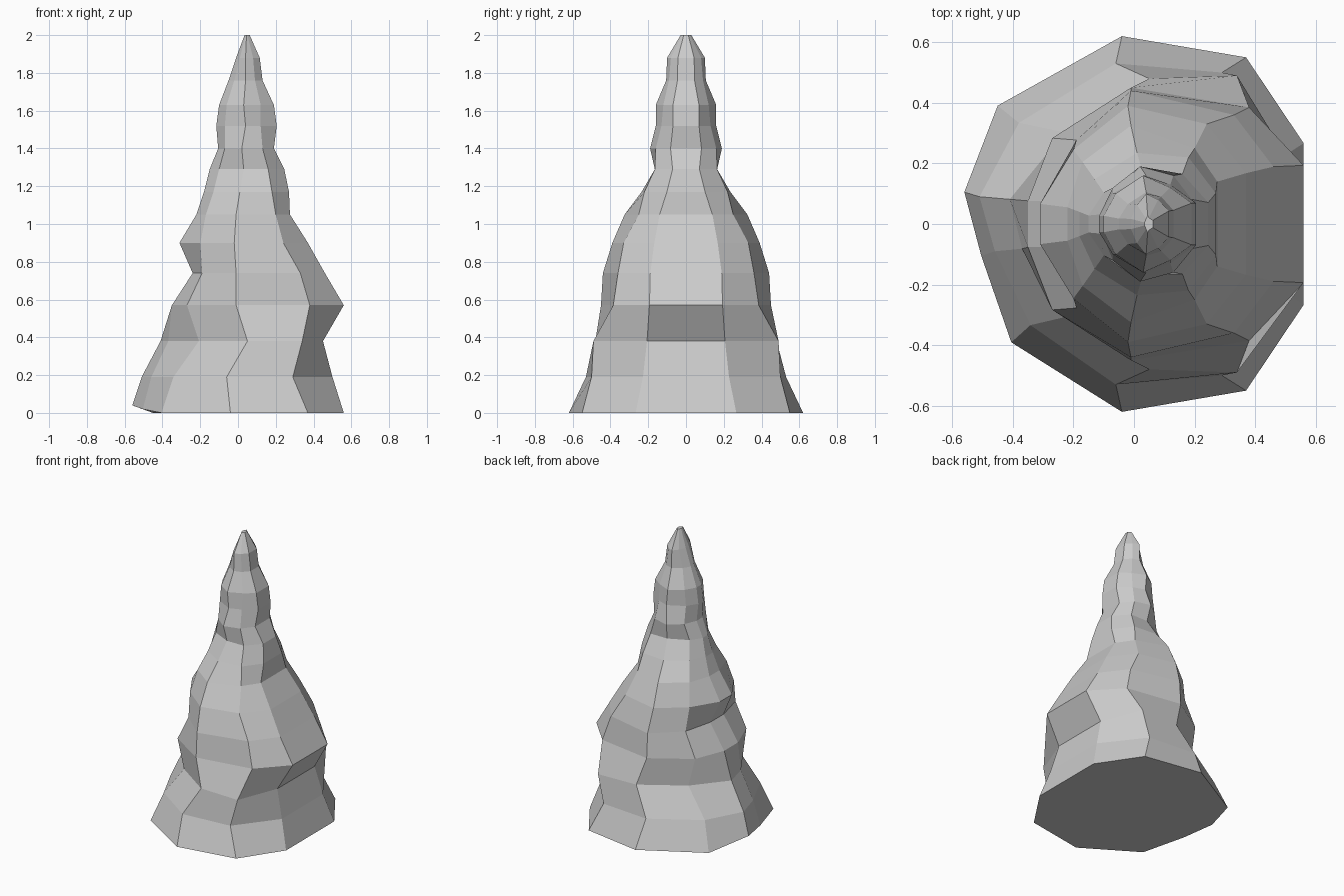
import bpy, bmesh

# Ring table: z, left x, left-shoulder x, middle x, right-shoulder x, right x,
# half depth at the middle, half depth at the right shoulder
RINGS = [
    (0.00, -0.56, -0.45, -0.04, 0.37, 0.56, 0.62, 0.55),
    (0.19, -0.51, -0.38, -0.06, 0.29, 0.50, 0.53, 0.50),
    (0.38, -0.41, -0.23, 0.05, 0.34, 0.45, 0.48, 0.49),
    (0.57, -0.35, -0.27, -0.01, 0.38, 0.56, 0.45, 0.385),
    (0.74, -0.24, -0.19, -0.01, 0.33, 0.46, 0.44, 0.36),
    (0.90, -0.31, -0.20, -0.02, 0.24, 0.37, 0.39, 0.33),
    (1.05, -0.22, -0.17, -0.01, 0.20, 0.275, 0.325, 0.25),
    (1.17, -0.18, -0.13, 0.01, 0.18, 0.27, 0.235, 0.22),
    (1.29, -0.15, -0.10, 0.03, 0.16, 0.245, 0.165, 0.165),
    (1.40, -0.105, -0.07, 0.02, 0.13, 0.19, 0.19, 0.16),
    (1.52, -0.115, -0.07, 0.04, 0.12, 0.205, 0.16, 0.13),
    (1.63, -0.10, -0.06, 0.03, 0.12, 0.19, 0.16, 0.12),
    (1.76, -0.05, -0.02, 0.04, 0.09, 0.13, 0.105, 0.09),
    (1.88, -0.01, 0.01, 0.04, 0.08, 0.115, 0.10, 0.08),
    (2.00, 0.035, 0.04, 0.045, 0.05, 0.062, 0.028, 0.02),
]


def ring_points(z, xl, xd, xc, xb, xr, hy, yb):
    """Ten-sided outline; the lower left front is cut in slightly."""
    half = [(xr, 0.43 * hy), (xb, yb), (xc, hy), (xd, 0.63 * hy), (xl, 0.17 * hy)]
    cut = 0.9 if z < 0.5 else 1.0
    back = [(x, y, z) for x, y in half]
    front = [(x * cut if x < -0.1 else x, -y, z) for x, y in reversed(half)]
    return back + front


# Rock spire lofted through the rings
bm = bmesh.new()
loops = [[bm.verts.new(p) for p in ring_points(*r)] for r in RINGS]
loops[0][4].co.z = 0.04
loops[0][5].co.z = 0.02
for low, high in zip(loops, loops[1:]):
    n = len(low)
    for i in range(n):
        j = (i + 1) % n
        bm.faces.new((low[i], low[j], high[j], high[i]))
bm.faces.new(list(reversed(loops[0])))
bm.faces.new(loops[-1])
bmesh.ops.recalc_face_normals(bm, faces=bm.faces[:])

mesh = bpy.data.meshes.new("rock_spire")
bm.to_mesh(mesh)
bm.free()
spire = bpy.data.objects.new("rock_spire", mesh)
bpy.context.collection.objects.link(spire)
